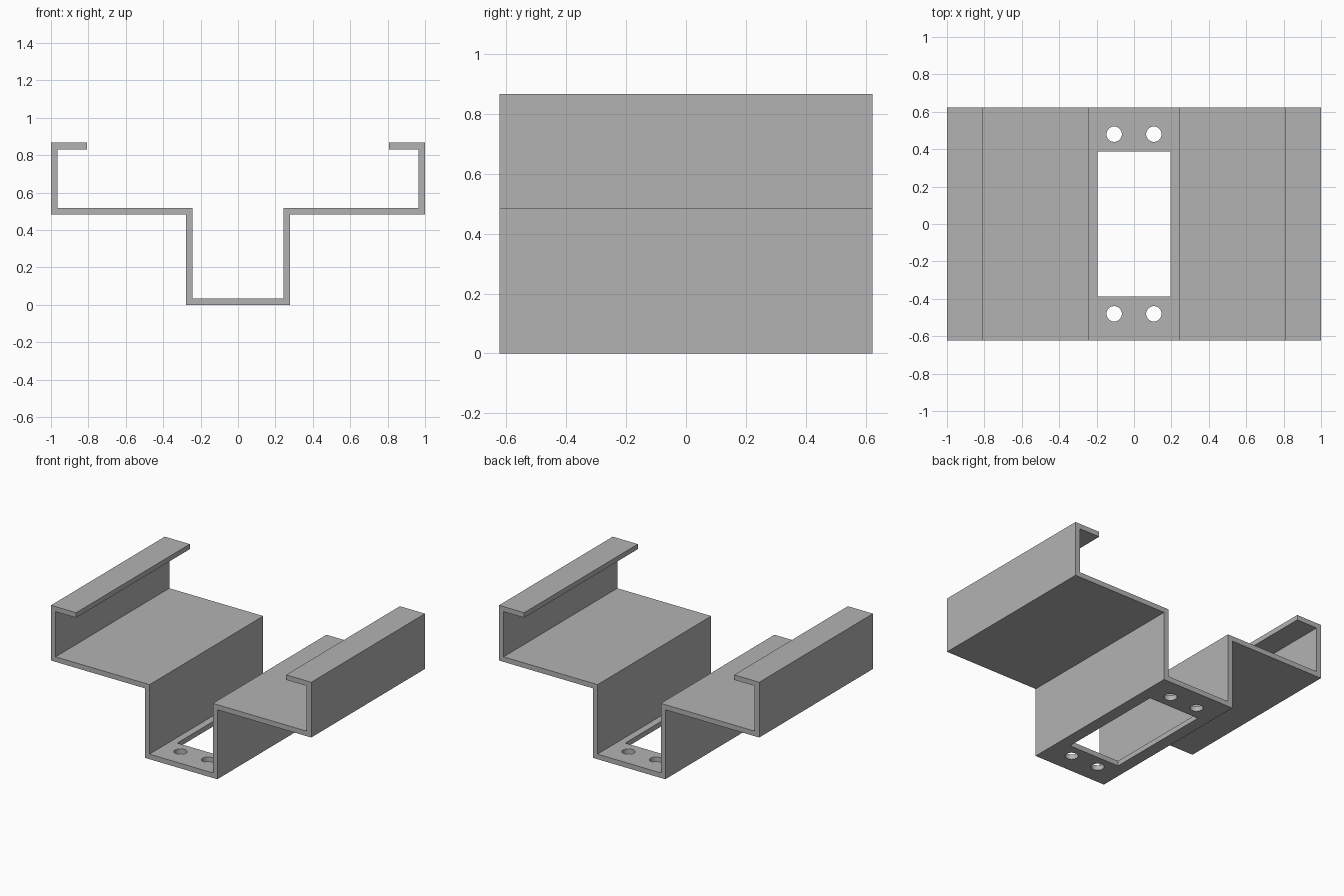
import bpy
import bmesh
from mathutils import Matrix

cube = bpy.data.objects.get("Cube")
if cube:
    bpy.data.objects.remove(cube, do_unlink=True)

HALF_DEPTH = 0.624
WALL = 0.035

grey = bpy.data.materials.new("grey_metal")
grey.use_nodes = True
colour = (0.45, 0.45, 0.45, 1)
grey.diffuse_color = colour
grey.node_tree.nodes["Principled BSDF"].inputs["Base Color"].default_value = colour


def make_object(name, bm):
    bmesh.ops.recalc_face_normals(bm, faces=bm.faces)
    mesh = bpy.data.meshes.new(name)
    bm.to_mesh(mesh)
    bm.free()
    mesh.materials.append(grey)
    obj = bpy.data.objects.new(name, mesh)
    bpy.context.collection.objects.link(obj)
    return obj


# Folded sheet: right half of the section, mirrored into one closed outline
channel, flange, top, lip = 0.278, 0.483, 0.867, 0.807
outer = [(channel, 0), (channel, flange), (1, flange), (1, top), (lip, top)]
inner = [(lip, top - WALL), (1 - WALL, top - WALL), (1 - WALL, flange + WALL),
         (channel - WALL, flange + WALL), (channel - WALL, WALL)]


def mirrored(points):
    return [(-x, z) for x, z in reversed(points)]


outline = outer + inner + mirrored(inner) + mirrored(outer)
bm = bmesh.new()
section = bm.faces.new([bm.verts.new((x, -HALF_DEPTH, z)) for x, z in outline])
extruded = bmesh.ops.extrude_face_region(bm, geom=[section], use_keep_orig=True)
back = [v for v in extruded["geom"] if isinstance(v, bmesh.types.BMVert)]
bmesh.ops.translate(bm, verts=back, vec=(0, 2 * HALF_DEPTH, 0))
bracket = make_object("folded_bracket", bm)

# Cutter for the rectangular window and four screw holes in the floor
bm = bmesh.new()
bmesh.ops.create_cube(bm, size=1, matrix=Matrix.Diagonal((0.39, 0.776, 0.2, 1)))
for x in (-0.106, 0.106):
    for y in (-0.48, 0.48):
        bmesh.ops.create_cone(bm, cap_ends=True, segments=40, radius1=0.041,
                              radius2=0.041, depth=0.2,
                              matrix=Matrix.Translation((x, y, 0)))
cutter = make_object("floor_cutter", bm)
cutter.hide_render = True

cut = bracket.modifiers.new("floor_openings", "BOOLEAN")
cut.operation = "DIFFERENCE"
cut.solver = "EXACT"
cut.object = cutter

# Apply the cut and keep folds sharp, hole walls smooth
bpy.ops.object.select_all(action="DESELECT")
bracket.select_set(True)
bpy.context.view_layer.objects.active = bracket
bpy.ops.object.modifier_apply(modifier=cut.name)
bpy.data.objects.remove(cutter, do_unlink=True)
bpy.ops.object.shade_smooth_by_angle()
